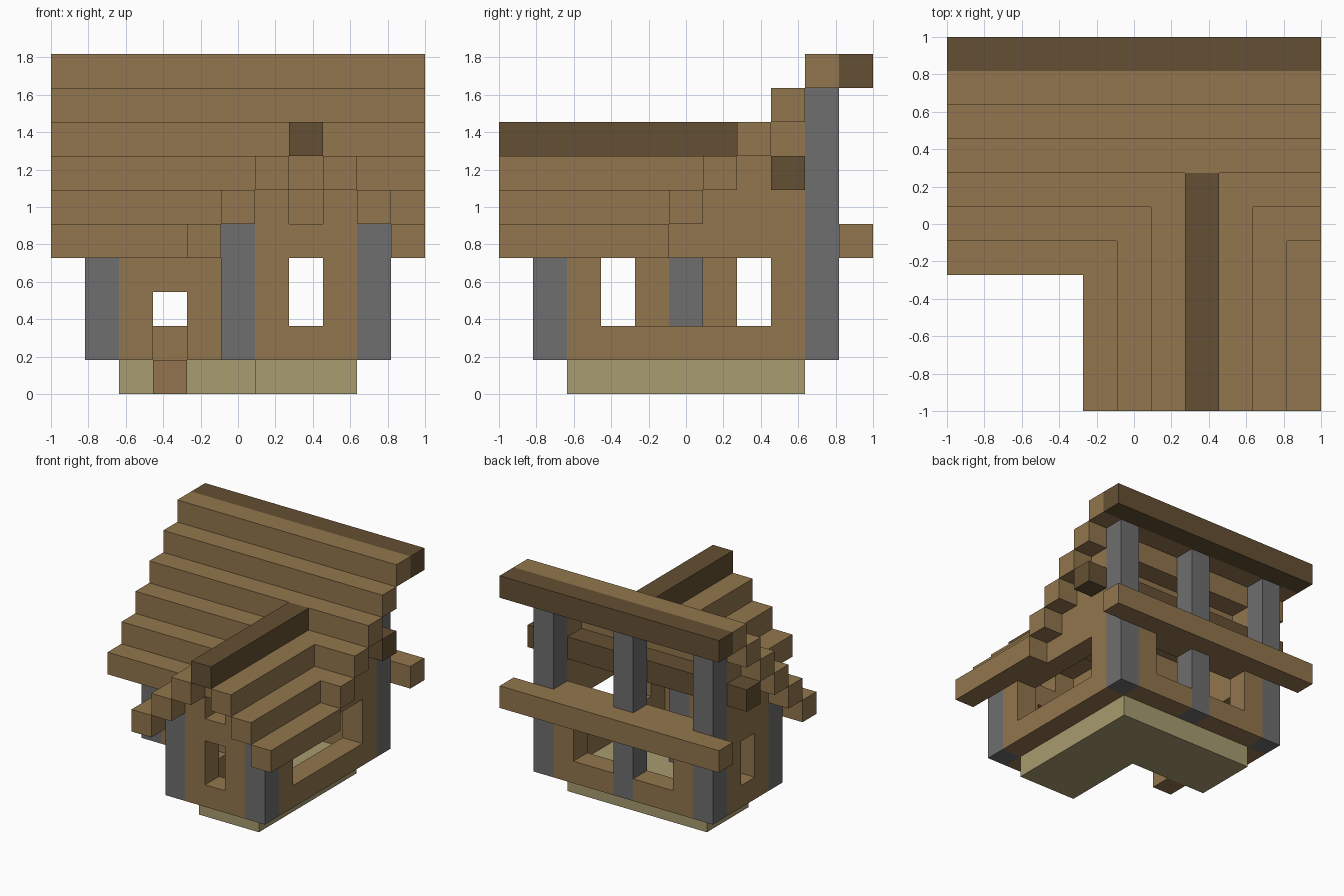
import bpy, bmesh
from mathutils import Vector

if "Cube" in bpy.data.objects:
    bpy.data.objects.remove(bpy.data.objects["Cube"], do_unlink=True)

U = 2 / 11  # one building block; the plan is 11 x 11 blocks
taken = set()


def material(name, hex_code):
    srgb = [int(hex_code[i:i + 2], 16) / 255 for i in (0, 2, 4)]
    rgba = [c / 12.92 if c <= 0.04045 else ((c + 0.055) / 1.055) ** 2.4 for c in srgb] + [1]
    m = bpy.data.materials.new(name)
    m.use_nodes = True
    m.diffuse_color = rgba
    m.node_tree.nodes["Principled BSDF"].inputs["Base Color"].default_value = rgba
    return m


wood = material("wood", "92764D")
dark = material("dark_wood", "645033")
stone = material("grey_stone", "6E6E6E")
sand = material("pale_stone", "A89C6F")
clay = material("step_brown", "92744E")


def block(x, y, z):
    """Blocks in inclusive ranges; a single number means one layer."""
    span = lambda r: range(r[0], r[1] + 1) if isinstance(r, tuple) else (r,)
    return {(i, j, k) for i in span(x) for j in span(y) for k in span(z)}


def part(name, cells, mat):
    """Skin a set of blocks with its outer faces only."""
    cells = cells - taken
    taken.update(cells)
    bm = bmesh.new()
    for cell in sorted(cells):
        centre = (Vector(cell) + Vector((0.5, 0.5, 0.5))) * U - Vector((1, 1, 0))
        for axis in range(3):
            for sign in (-1, 1):
                near = list(cell)
                near[axis] += sign
                if tuple(near) in cells:
                    continue
                n, a, b = Vector(), Vector(), Vector()
                n[axis] = sign * U / 2
                a[(axis + 1) % 3] = U / 2
                b[(axis + 2) % 3] = sign * U / 2
                c = centre + n
                bm.faces.new([bm.verts.new(p) for p in (c - a - b, c + a - b, c + a + b, c - a + b)])
    bmesh.ops.remove_doubles(bm, verts=bm.verts, dist=U / 100)
    mesh = bpy.data.meshes.new(name)
    bm.to_mesh(mesh)
    bm.free()
    mesh.materials.append(mat)
    obj = bpy.data.objects.new(name, mesh)
    bpy.context.collection.objects.link(obj)


# Foundation and door step
part("foundation", block((2, 8), (6, 8), 0) | block((6, 8), (2, 5), 0), sand)
part("door_step", block(3, 5, 0), clay)

# Corner posts
for name, x, y, top in (("left_front", 1, 5, 4), ("inner", 5, 5, 4),
                        ("wing_left", 5, 1, 4), ("wing_right", 9, 1, 4),
                        ("back_left", 1, 9, 8), ("back_middle", 5, 9, 8),
                        ("back_right", 9, 9, 8)):
    part(name + "_post", block(x, y, (1, top)), stone)

# Ridges and roof beams
part("main_ridge", block((0, 10), 10, 9), dark)
part("purlin", block((0, 10), 8, 6), dark)
part("wing_ridge", block(7, (0, 6), 7), dark)
part("back_beam", block((0, 10), 10, 4), wood)

# Stepped main roof; the lowest row stops at the wing
for k in range(4, 10):
    row = block((0, 10), k, k)
    if k == 4:
        row -= block((5, 9), 4, 4)
    part("main_roof_row", row, wood)

# Stepped wing roof, mirrored about its ridge
for side in (-1, 1):
    for step in (1, 2, 3):
        part("wing_roof_row", block(7 + side * step, (0, 7 - step), 7 - step), wood)

# Gable walls following the roof slope
left_wall, right_wall = set(), block(9, (2, 5), (1, 4))
for y in (6, 7, 8):
    left_wall |= block(1, y, (1, y - 1))
    right_wall |= block(9, y, (1, y - 1))
part("left_wall", left_wall - block(1, 7, (2, 3)), wood)
part("right_wall", right_wall - block(9, (3, 7), (2, 3)), wood)

wing_front = block((6, 8), 1, (1, 5)) | block(7, 1, 6)
part("wing_front_wall", wing_front - block(7, 1, (2, 3)) - block(7, 1, 5), wood)

# Low walls with door and windows
part("door_wall", block((2, 4), 5, (1, 4)) - block(3, 5, (1, 2)), wood)
part("wing_side_wall", block(5, (2, 4), (1, 4)) - block(5, 3, (2, 3)), wood)
part("back_wall", block((2, 8), 9, (1, 4)) - block((3, 7), 9, (2, 3)), wood)
